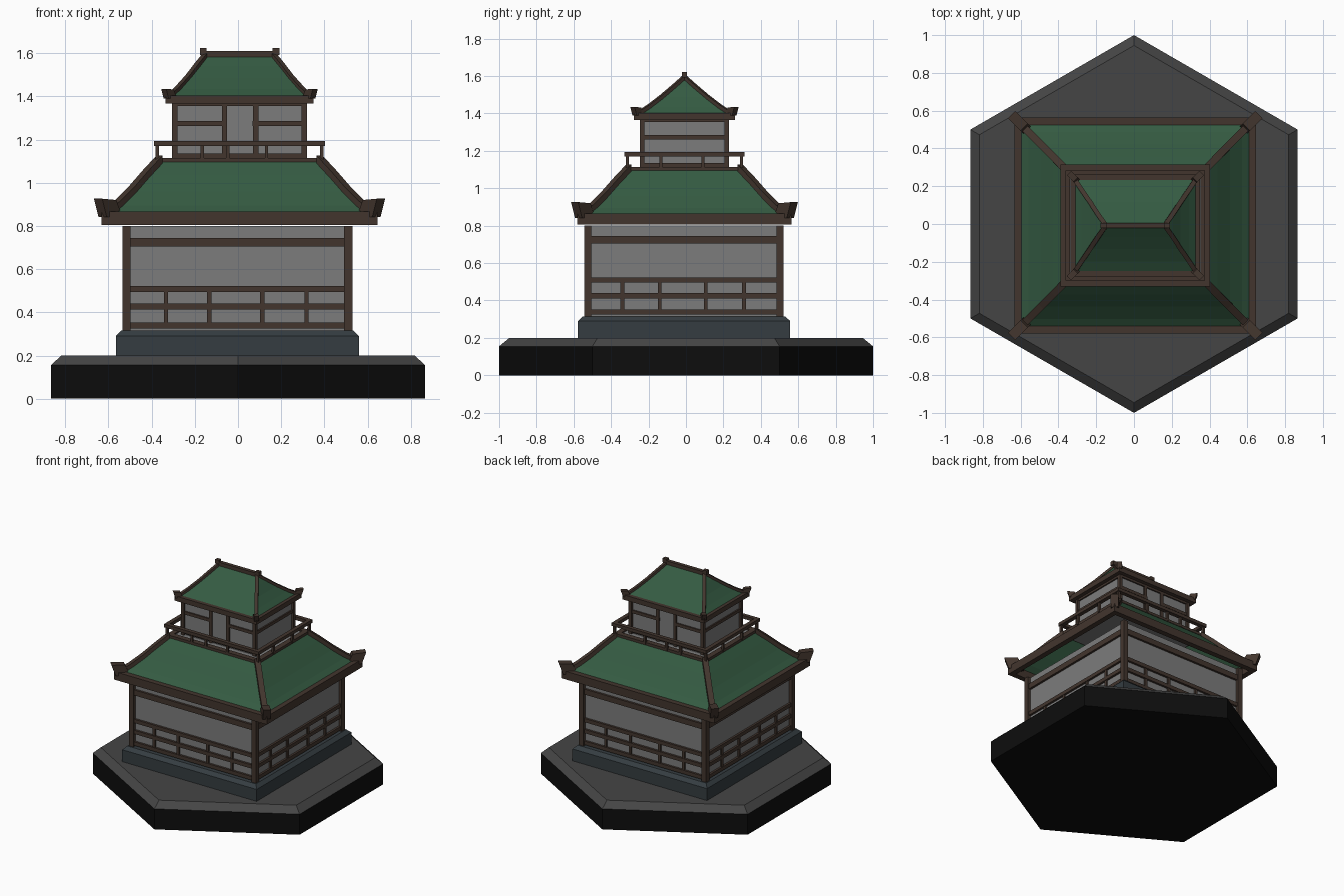
import bpy, bmesh
from math import sin, cos, pi
from mathutils import Vector

if "Cube" in bpy.data.objects:
    bpy.data.objects.remove(bpy.data.objects["Cube"])


def material(name, r, g, b):
    m = bpy.data.materials.new(name)
    m.diffuse_color = (r, g, b, 1)
    m.use_nodes = True
    m.node_tree.nodes["Principled BSDF"].inputs["Base Color"].default_value = m.diffuse_color
    return m


BLACK = material("black", .004, .004, .004)
STONE = material("dark_stone", .06, .06, .06)
SLATE = material("slate", .035, .046, .053)
PLASTER = material("plaster", .2, .2, .2)
WOOD = material("wood", .055, .036, .027)
TILE = material("green_tile", .035, .105, .055)


def finish(bm, name, mats, offset=(0, 0, 0)):
    bmesh.ops.translate(bm, vec=Vector(offset), verts=bm.verts)
    bmesh.ops.recalc_face_normals(bm, faces=bm.faces)
    mesh = bpy.data.meshes.new(name)
    bm.to_mesh(mesh)
    bm.free()
    for m in mats:
        mesh.materials.append(m)
    ob = bpy.data.objects.new(name, mesh)
    bpy.context.collection.objects.link(ob)
    return ob


def rings(name, loops, mats, offset=(0, 0, 0), cap=True):
    """Skin a stack of closed loops."""
    bm = bmesh.new()
    vs = [[bm.verts.new(p) for p in loop] for loop in loops]
    n = len(loops[0])
    for a, b in zip(vs, vs[1:]):
        for i in range(n):
            j = (i + 1) % n
            bm.faces.new((a[i], a[j], b[j], b[i]))
    if cap:
        bm.faces.new(vs[0][::-1])
        bm.faces.new(vs[-1])
    bmesh.ops.remove_doubles(bm, verts=bm.verts, dist=1e-5)
    return finish(bm, name, mats, offset)


def rect(hx, hy, z):
    return [(-hx, -hy, z), (hx, -hy, z), (hx, hy, z), (-hx, hy, z)]


def boxes(name, spans, mat, offset=(0, 0, 0)):
    """One object out of boxes given as (x0, x1, y0, y1, z0, z1)."""
    bm = bmesh.new()
    for x0, x1, y0, y1, z0, z1 in spans:
        for v in bmesh.ops.create_cube(bm, size=1)["verts"]:
            v.co = (x1 if v.co.x > 0 else x0, y1 if v.co.y > 0 else y0, z1 if v.co.z > 0 else z0)
    return finish(bm, name, [mat], offset)


def frame(hx, hy, t, z0, z1):
    """Four bars around a rectangle with outer half sizes hx, hy."""
    out = []
    for s in (-1, 1):
        y, x = sorted((s * hy, s * (hy - t))), sorted((s * hx, s * (hx - t)))
        out += [(-hx, hx, *y, z0, z1), (*x, -hy + t, hy - t, z0, z1)]
    return out


def corners(hx, hy, w, z0, z1):
    return [(*sorted((sx * hx, sx * (hx - w))), *sorted((sy * hy, sy * (hy - w))), z0, z1)
            for sx in (-1, 1) for sy in (-1, 1)]


def uprights(hx, hy, t, w, xs, ys, z0, z1):
    """Small posts along all four sides."""
    out = []
    for s in (-1, 1):
        y, x = sorted((s * hy, s * (hy - t))), sorted((s * hx, s * (hx - t)))
        out += [(p - w / 2, p + w / 2, *y, z0, z1) for p in xs]
        out += [(*x, p - w / 2, p + w / 2, z0, z1) for p in ys]
    return out


def fins(name, outlines, offset):
    """Vertical slabs (points, width), repeated at the four roof corners."""
    bm = bmesh.new()
    for pts, width in outlines:
        for sx in (-1, 1):
            for sy in (-1, 1):
                p = [Vector((x * sx, y * sy, z)) for x, y, z in pts]
                d = p[-1] - p[0] if len(p) == 2 else p[len(p) // 2] - p[0]
                side = Vector((-d.y, d.x, 0)).normalized() * width / 2
                a = [bm.verts.new(v - side) for v in p]
                b = [bm.verts.new(v + side) for v in p]
                bm.faces.new(a)
                bm.faces.new(b[::-1])
                for i in range(len(p)):
                    j = (i + 1) % len(p)
                    bm.faces.new((a[i], b[i], b[j], a[j]))
    return finish(bm, name, [WOOD], offset)


def roof(name, steps, fascia, beam, flare, offset):
    """Concave hipped sheet, eave frame, hip beams and upturned corners."""
    hx, hy, t, z0, z1 = fascia
    rings(name, [rect(*s) for s in steps], [TILE], offset, cap=False)
    boxes(name + "_eave", frame(*fascia), WOOD, offset)
    up = [(x, y, z + beam * .6) for x, y, z in steps]
    low = [(x, y, z - beam * .4) for x, y, z in reversed(steps)]
    tip = [(hx + k * flare, hy + k * flare, z1 + h * flare)
           for k, h in ((-1.3, -.4), (-.1, -.4), (.25, 1), (-.85, .9))]
    fins(name + "_hips", [(up + low, beam * 1.1)], offset)
    fins(name + "_corners", [(tip, beam * 1.5)], offset)


# Hexagonal base with chamfered rim
def hexa(r, z):
    return [(r * sin(i * pi / 3), r * cos(i * pi / 3), z) for i in range(6)]


base = rings("base", [hexa(1, 0), hexa(1, .155), hexa(.945, .2)], [BLACK, STONE])
for f in base.data.polygons:
    f.material_index = 1 if f.normal.z > .3 else 0

# Lower storey
L = (-.003, -.01, 0)
rings("plinth", [rect(.563, .567, .19), rect(.563, .567, .29), rect(.538, .54, .315)], [SLATE], L)
boxes("lower_walls", [(-.508, .508, -.508, .508, .31, .8)], PLASTER, L)
boxes("lower_corner_posts", corners(.532, .532, .038, .31, .8), WOOD, L)
bands = [(.324, .352), (.412, .44), (.495, .523), (.704, .745)]
boxes("lower_rails", [b for z in bands for b in frame(.524, .524, .03, *z)], WOOD, L)
side = (-.33, -.13, .115, .32)
boxes("lower_balusters", uprights(.52, .52, .03, .02, side, side, .33, .51), WOOD, L)

# Lower roof
U = (.007, -.008, 0)
roof("lower_roof", [(.62, .55, .852), (.565, .495, .895), (.5, .43, .96), (.435, .364, 1.035), (.37, .298, 1.105)],
     (.64, .572, .04, .805, .866), .036, .06, U)

# Balcony
boxes("balcony_deck", [(-.37, .37, -.298, .298, 1.09, 1.105)], PLASTER, U)
boxes("balcony_rim", frame(.385, .311, .04, 1.095, 1.115), WOOD, U)
boxes("balcony_rail", frame(.396, .322, .03, 1.17, 1.194), WOOD, U)
boxes("balcony_posts", corners(.39, .314, .017, 1.1, 1.18)
      + uprights(.39, .314, .017, .016, (-.172, -.055, .125), (-.126, .1), 1.1, 1.18), WOOD, U)

# Upper storey with a door front and back
boxes("upper_walls", [(-.298, .298, -.223, .223, 1.1, 1.39)], PLASTER, U)
boxes("upper_corner_posts", corners(.313, .238, .025, 1.1, 1.38), WOOD, U)
trim = [b for z in ((1.115, 1.135), (1.355, 1.38)) for b in frame(.308, .233, .02, *z)]
for s in (-1, 1):
    y = sorted((s * .233, s * .21))
    trim += [(-.295, -.06, *y, 1.262, 1.285), (.06, .295, *y, 1.262, 1.285)]
    trim += [(*sorted((s * .308, s * .29)), -.22, .22, 1.262, 1.285)]
    trim += [(x - .012, x + .012, *y, 1.1, 1.38) for x in (-.07, .075)]
boxes("upper_trim", trim, WOOD, U)

# Upper roof and ridge
roof("upper_roof", [(.328, .255, 1.393), (.285, .19, 1.435), (.24, .125, 1.485), (.198, .06, 1.54), (.155, 0, 1.593)],
     (.343, .27, .03, 1.366, 1.403), .022, .032, U)
boxes("ridge", [(-.165, .165, -.014, .014, 1.583, 1.61)], WOOD, U)
boxes("ridge_ends", [(*sorted((s * .152, s * .184)), -.014, .014, 1.592, 1.623) for s in (-1, 1)], WOOD, U)
